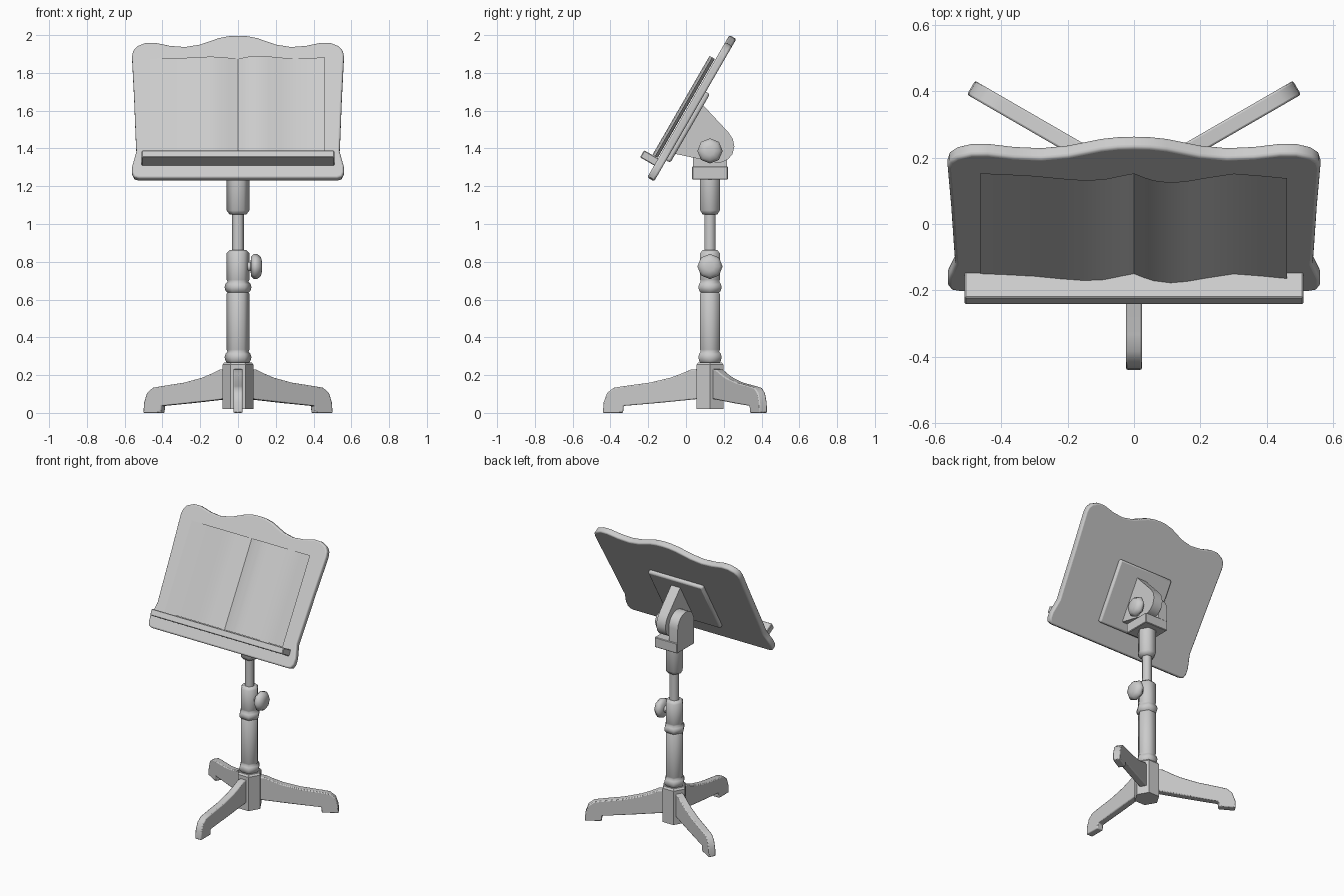
import bpy, bmesh, math
from mathutils import Vector

if "Cube" in bpy.data.objects:
    bpy.data.objects.remove(bpy.data.objects["Cube"])

YC = 0.127                                   # y of the column axis
U = Vector((0, 0.5, math.sqrt(0.75)))        # up along the tilted board
N = Vector((0, -math.sqrt(0.75), 0.5))       # out of the board front
ORIGIN = Vector((0, -0.206, 1.245))


def on_board(x, v, n):
    return ORIGIN + Vector((x, 0, 0)) + U * v + N * n


def finish(name, bm, bevel=0, segs=2, smooth=None):
    bmesh.ops.recalc_face_normals(bm, faces=bm.faces)
    me = bpy.data.meshes.new(name)
    bm.to_mesh(me)
    bm.free()
    ob = bpy.data.objects.new(name, me)
    bpy.context.collection.objects.link(ob)
    bpy.ops.object.select_all(action='DESELECT')
    ob.select_set(True)
    bpy.context.view_layer.objects.active = ob
    if smooth:
        bpy.ops.object.shade_smooth_by_angle(angle=math.radians(smooth))
    if bevel:
        m = ob.modifiers.new("bevel", 'BEVEL')
        m.width, m.segments = bevel, segs
        m.limit_method, m.angle_limit = 'ANGLE', math.radians(55)
    return ob


def prism(name, pts, place, d0, d1, **kw):
    """Extrude a 2D outline from depth d0 to d1; place(a, b, d) gives 3D."""
    bm = bmesh.new()
    lo = [bm.verts.new(place(a, b, d0)) for a, b in pts]
    hi = [bm.verts.new(place(a, b, d1)) for a, b in pts]
    bm.faces.new(lo)
    bm.faces.new(hi)
    for i in range(len(pts)):
        j = (i + 1) % len(pts)
        bm.faces.new((lo[i], lo[j], hi[j], hi[i]))
    return finish(name, bm, **kw)


def lathe(name, prof, sides, place, **kw):
    """Rings of (radius, height) joined around an axis and capped."""
    bm = bmesh.new()
    rings = []
    for r, h in prof:
        rings.append([bm.verts.new(place(r * math.cos(t), r * math.sin(t), h))
                      for t in (2 * math.pi * k / sides for k in range(sides))])
    for a, b in zip(rings, rings[1:]):
        for i in range(sides):
            j = (i + 1) % sides
            bm.faces.new((a[i], a[j], b[j], b[i]))
    bm.faces.new(rings[0])
    bm.faces.new(rings[-1])
    return finish(name, bm, **kw)


def upright(x, y, h):
    return Vector((x, y + YC, h))


def side(y, z, x):
    return Vector((x, y, z))


# Six-sided hub and turned column
lathe("hub", [(0.082, 0.02), (0.082, 0.255), (0.072, 0.267)], 6, upright)
lathe("lower_column", [
    (0.055, 0.26), (0.066, 0.275), (0.071, 0.295), (0.066, 0.313), (0.056, 0.325),
    (0.06, 0.335), (0.06, 0.63), (0.056, 0.637), (0.067, 0.648), (0.071, 0.665),
    (0.067, 0.682), (0.056, 0.695), (0.06, 0.705), (0.06, 0.845), (0.045, 0.862)],
    6, upright, smooth=62)
lathe("inner_rod", [(0.033, 0.84), (0.033, 1.07)], 6, upright, smooth=62)
lathe("upper_sleeve", [(0.045, 1.05), (0.06, 1.072), (0.06, 1.24)], 6, upright, smooth=62)

# Three legs around the hub
leg = [(0.05, 0.232), (0.1, 0.23), (0.15, 0.208), (0.21, 0.186), (0.32, 0.16),
       (0.46, 0.141), (0.51, 0.133), (0.545, 0.105), (0.563, 0.055), (0.567, 0),
       (0.46, 0), (0.457, 0.037), (0.27, 0.053), (0.05, 0.075)]
for name, deg in (("front_leg", -90), ("back_right_leg", 30), ("back_left_leg", 150)):
    c, s = math.cos(math.radians(deg)), math.sin(math.radians(deg))
    prism(name, leg, lambda r, z, d: Vector((r * c - d * s, YC + r * s + d * c, z)),
          -0.024, 0.024, bevel=0.006, smooth=40)

# Knobs for height and tilt
for name, x, z in (("height_knob", 0.05, 0.775), ("tilt_knob", 0.045, 1.387)):
    lathe(name, [(0.025, 0), (0.025, 0.016), (0.052, 0.02), (0.067, 0.035),
                 (0.067, 0.05), (0.052, 0.07), (0.025, 0.078)], 8,
          lambda a, b, h: Vector((x + h, YC + a, z + b)), smooth=50)

# Yoke: base block and one round-topped cheek
block = [(YC - 0.095, 1.235), (YC + 0.095, 1.235), (YC + 0.095, 1.305), (YC - 0.095, 1.305)]
prism("yoke_base", block, side, -0.088, 0.088, bevel=0.004, segs=1)
cheek = [(YC - 0.09, 1.30), (YC + 0.09, 1.30)]
cheek += [(YC + 0.09 * math.cos(math.pi * k / 10), 1.40 + 0.09 * math.sin(math.pi * k / 10))
          for k in range(11)]
prism("yoke_cheek", cheek, side, -0.088, -0.02, smooth=35)

# Tilt bracket joined to the back plate
wedge = [(0.085, 1.635), (0.225, 1.485), (0.248, 1.45), (0.256, 1.41), (0.246, 1.37),
         (0.222, 1.342), (0.19, 1.327), (0.16, 1.325), (-0.06, 1.372)]
prism("tilt_bracket", wedge, side, -0.02, 0.05, smooth=35)
plate = [(-0.21, 0.13), (0.21, 0.13), (0.21, 0.55), (-0.21, 0.55)]
prism("back_plate", plate, on_board, -0.067, -0.035, bevel=0.012, smooth=40)

# Desk board with a scalloped outline, mirrored
half = [(0.525, 0.002), (0.549, 0.01), (0.56, 0.035), (0.56, 0.075), (0.55, 0.115),
        (0.538, 0.165), (0.541, 0.235), (0.55, 0.5), (0.561, 0.745), (0.555, 0.78),
        (0.535, 0.807), (0.49, 0.828), (0.44, 0.829), (0.36, 0.81), (0.28, 0.803),
        (0.2, 0.818), (0.1, 0.858), (0.05, 0.869)]
board = half + [(0, 0.872)] + [(-x, v) for x, v in reversed(half)]
prism("desk_board", board, on_board, -0.042, 0, bevel=0.01, segs=3, smooth=40)

# Ledge that holds the book
ledge = [(-0.51, 0.075), (0.51, 0.075), (0.51, 0.118), (-0.51, 0.118)]
prism("ledge", ledge, on_board, -0.005, 0.086, bevel=0.004, segs=1)

# Open pages: a wavy sheet creased in the middle
wave = [(-0.463, 0.004), (-0.38, 0.008), (-0.3, 0.013), (-0.22, 0.022), (-0.15, 0.028),
        (-0.09, 0.025), (-0.04, 0.013), (0, 0.004), (0.03, 0.018), (0.06, 0.029),
        (0.11, 0.036), (0.16, 0.031), (0.22, 0.019), (0.3, 0.005), (0.38, 0.012),
        (0.46, 0.021)]
bm = bmesh.new()
low = [bm.verts.new(on_board(x, 0.12, n)) for x, n in wave]
top = [bm.verts.new(on_board(x, 0.724, n)) for x, n in wave]
for i in range(len(wave) - 1):
    bm.faces.new((low[i], low[i + 1], top[i + 1], top[i]))
finish("open_pages", bm, smooth=35)
